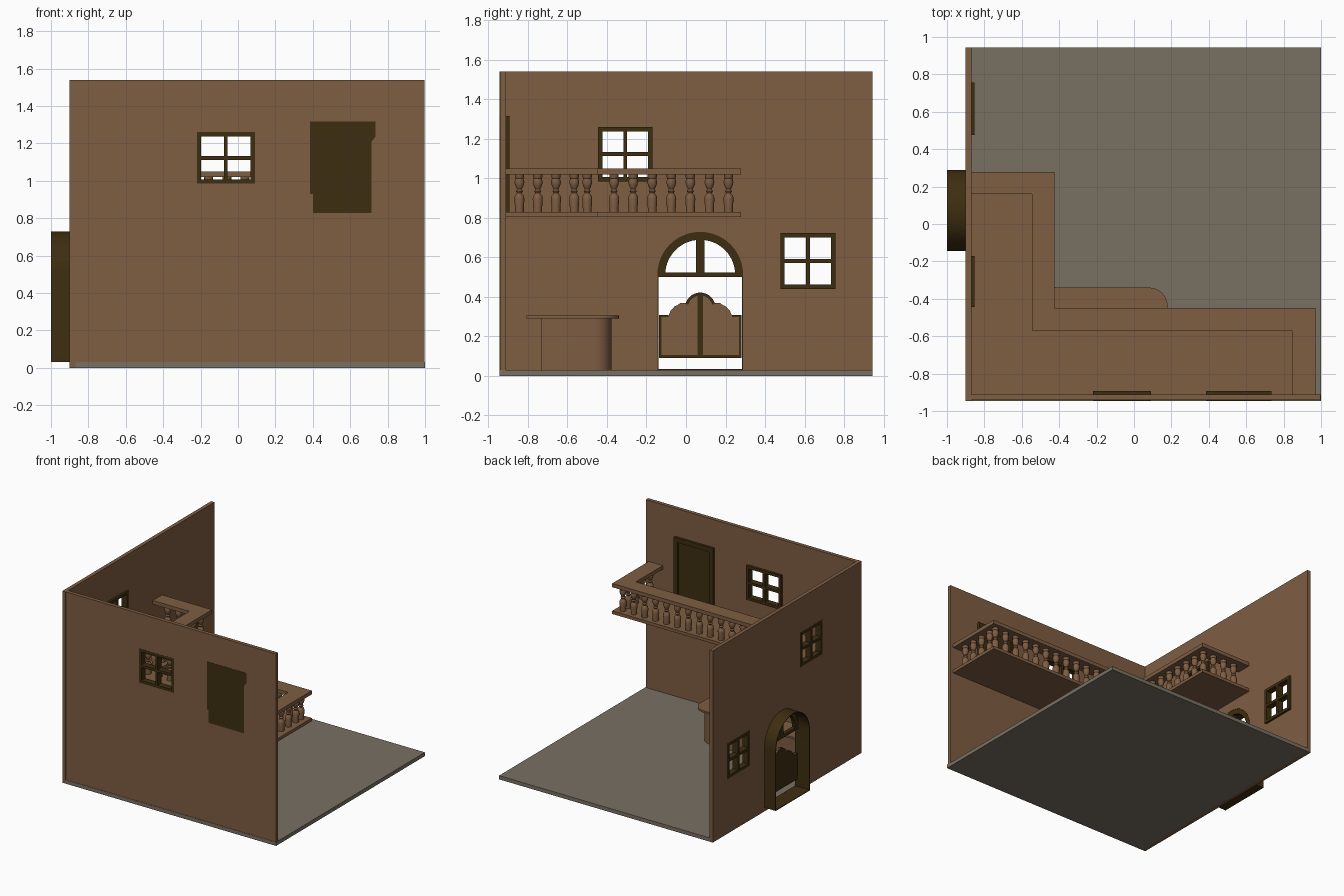
import bpy, bmesh, math

if "Cube" in bpy.data.objects:
    bpy.data.objects.remove(bpy.data.objects["Cube"])


def material(name, rgb):
    m = bpy.data.materials.new(name)
    m.diffuse_color = (*rgb, 1)
    m.use_nodes = True
    m.node_tree.nodes["Principled BSDF"].inputs["Base Color"].default_value = m.diffuse_color
    return m


BROWN = material("brown wood", (0.21, 0.11, 0.055))
DARK = material("dark wood", (0.048, 0.027, 0.0055))
GREY = material("grey floor", (0.19, 0.163, 0.123))


def rect(u0, u1, v0, v1):
    return [(u0, v0), (u1, v0), (u1, v1), (u0, v1)]


def arc(cu, cv, r, a0, a1, n=10):
    return [(cu + r * math.cos(math.radians(a0 + (a1 - a0) * i / n)),
             cv + r * math.sin(math.radians(a0 + (a1 - a0) * i / n))) for i in range(n + 1)]


def plate(name, loops, plane, w0, w1, mat):
    """Extrude an outline (first loop) with holes (other loops) across a plane."""
    cu = bpy.data.curves.new(name, 'CURVE')
    cu.dimensions = '2D'
    cu.fill_mode = 'BOTH'
    cu.extrude = (w1 - w0) / 2
    for k, loop in enumerate(loops):
        pts = loop if k == 0 else loop[::-1]
        s = cu.splines.new('POLY')
        s.points.add(len(pts) - 1)
        for p, (u, v) in zip(s.points, pts):
            p.co = (u, v, 0, 1)
        s.use_cyclic_u = True
    tmp = bpy.data.objects.new(name + "_curve", cu)
    bpy.context.collection.objects.link(tmp)
    dg = bpy.context.evaluated_depsgraph_get()
    me = bpy.data.meshes.new_from_object(tmp.evaluated_get(dg))
    bpy.data.objects.remove(tmp)
    mid = (w0 + w1) / 2
    for vert in me.vertices:
        u, v, w = vert.co
        w += mid
        vert.co = {'xy': (u, v, w), 'xz': (u, w, v), 'yz': (w, u, v)}[plane]
    bm = bmesh.new()
    bm.from_mesh(me)
    bmesh.ops.remove_doubles(bm, verts=bm.verts, dist=1e-5)
    bmesh.ops.recalc_face_normals(bm, faces=bm.faces)
    bm.to_mesh(me)
    bm.free()
    me.materials.clear()
    me.materials.append(mat)
    for p in me.polygons:
        p.material_index = 0
        p.use_smooth = False
    me.name = name
    ob = bpy.data.objects.new(name, me)
    bpy.context.collection.objects.link(ob)
    return ob


def smooth(ob):
    bpy.ops.object.select_all(action='DESELECT')
    ob.select_set(True)
    bpy.context.view_layer.objects.active = ob
    bpy.ops.object.shade_smooth_by_angle(angle=math.radians(35))


def window(name, box, plane, w0, w1):
    u0, u1, v0, v1 = box
    f, b = 0.022, 0.01
    um, vm = (u0 + u1) / 2, (v0 + v1) / 2
    holes = [rect(a, c, d, e) for a, c in ((u0 + f, um - b), (um + b, u1 - f))
             for d, e in ((v0 + f, vm - b), (vm + b, v1 - f))]
    plate(name, [rect(*box)] + holes, plane, w0, w1, DARK)


# Key sizes
WIN_FRONT = (-0.22, 0.09, 0.985, 1.26)
WIN_UP = (-0.445, -0.17, 0.985, 1.26)
WIN_LOW = (0.477, 0.757, 0.44, 0.723)
DOOR_U = (0.385, 0.735)
C, R, SPRING = 0.072, 0.212, 0.512


def arch(r, bottom):
    return [(C - r, bottom), (C + r, bottom)] + arc(C, SPRING, r, 0, 180, 28)


# Floor and walls
plate("floor", [rect(-0.87, 1.0, -0.945, 0.945)], 'xy', 0, 0.03, GREY)
plate("side_wall", [rect(-0.945, 0.945, 0, 1.54), rect(*WIN_UP), rect(*WIN_LOW),
                    arch(R + 0.005, 0.03)], 'yz', -0.9, -0.87, BROWN)
plate("front_wall", [rect(-0.87, 0.996, 0.03, 1.54), rect(*WIN_FRONT)],
      'xz', -0.942, -0.912, BROWN)

# Windows
window("front_window", WIN_FRONT, 'xz', -0.943, -0.893)
window("upper_side_window", WIN_UP, 'yz', -0.902, -0.853)
window("lower_side_window", WIN_LOW, 'yz', -0.902, -0.853)

# Upstairs door: outer face, inner panel and inner frame
plate("door_outer_face", [[(0.4, 0.828), (0.715, 0.828), (0.715, 1.21), (0.735, 1.235),
                           (0.735, 1.316), (0.385, 1.316), (0.385, 0.93), (0.4, 0.93)]],
      'xz', -0.944, -0.941, DARK)
plate("door_panel", [rect(0.4, 0.72, 0.83, 1.3)], 'xz', -0.915, -0.904, DARK)
plate("door_frame", [[(0.385, 0.83), (0.42, 0.83), (0.42, 1.28), (0.70, 1.28), (0.70, 0.83),
                      (0.735, 0.83), (0.735, 1.316), (0.385, 1.316)]],
      'xz', -0.915, -0.893, DARK)

# Arched porch around the entrance
smooth(plate("entrance_porch", [arch(R + 0.005, 0.03), arch(R, 0.036)],
             'yz', -1.0, -0.872, DARK))

# Fanlight: arched frame with two panes
ri, bar = R - 0.035, 0.022
pane_r = [(C + bar, SPRING + 0.012)] + arc(C, SPRING, ri, 4, 83, 14)
pane_l = [(2 * C - u, v) for u, v in pane_r][::-1]
plate("fanlight", [arch(R, 0.5), pane_r, pane_l], 'yz', -0.9, -0.871, DARK)

# Swing doors: brown inside, dark outside, with dark trim
half = ([(C + 0.208, 0.095), (C + 0.208, 0.305), (C + 0.16, 0.305)]
        + [(C + 0.15, 0.33), (C + 0.13, 0.352), (C + 0.115, 0.358), (C + 0.1, 0.37), (C + 0.078, 0.368)]
        + arc(C, 0.345, 0.075, 18, 90, 8))
outline = half + [(2 * C - u, v) for u, v in half[:-1]][::-1]
plate("swing_doors_inside", [outline], 'yz', -0.884, -0.874, BROWN)
plate("swing_doors_outside", [outline], 'yz', -0.894, -0.884, DARK)
plate("swing_door_rail", [rect(C - 0.19, C + 0.19, 0.195, 0.225)], 'yz', -0.875, -0.872, BROWN)
plate("swing_door_centre_trim", [rect(C - 0.015, C + 0.015, 0.095, 0.415)],
      'yz', -0.875, -0.87, DARK)
plate("swing_door_bottom_trim", [rect(C - 0.208, C + 0.208, 0.09, 0.105)],
      'yz', -0.875, -0.8705, DARK)
plate("swing_door_arch_trim", [arc(C, 0.345, 0.077, 15, 165, 16) + arc(C, 0.345, 0.062, 165, 15, 16)],
      'yz', -0.875, -0.8705, DARK)
for side, s in (("left", -1), ("right", 1)):
    a, b, c = sorted((C + s * 0.208, C + s * 0.195, C + s * 0.16))
    if s > 0:
        plate(side + "_side_trim", [rect(b, c, 0.1, 0.308)], 'yz', -0.875, -0.871, DARK)
    else:
        plate(side + "_side_trim", [rect(a, b, 0.1, 0.308)], 'yz', -0.875, -0.871, DARK)
    plate(side + "_cap_trim", [rect(a, c, 0.298, 0.308)], 'yz', -0.8755, -0.8712, DARK)

# Balcony floor and handrail
outer = [(-0.87, -0.912), (0.97, -0.912), (0.97, -0.448), (-0.425, -0.448),
         (-0.425, 0.278), (-0.87, 0.278)]
plate("balcony_floor", [outer], 'xy', 0.805, 0.83, BROWN)
plate("balcony_handrail", [[(0.845, -0.912), (0.97, -0.912), (0.97, -0.448), (-0.425, -0.448),
                            (-0.425, 0.278), (-0.87, 0.278), (-0.87, 0.16), (-0.545, 0.16),
                            (-0.545, -0.57), (0.845, -0.57)]], 'xy', 1.02, 1.05, BROWN)

# Turned balusters
profile = [(0, 0.828), (0.023, 0.828), (0.023, 0.85), (0.026, 0.895), (0.024, 0.91),
           (0.012, 0.925), (0.018, 0.935), (0.012, 0.945), (0.02, 0.96), (0.026, 0.98),
           (0.021, 1.0), (0.024, 1.005), (0.024, 1.022), (0, 1.022)]
bm = bmesh.new()
vs = [bm.verts.new((r, 0, z)) for r, z in profile]
es = [bm.edges.new(e) for e in zip(vs, vs[1:])]
bmesh.ops.spin(bm, geom=vs + es, cent=(0, 0, 0), axis=(0, 0, 1), angle=2 * math.pi, steps=14)
bmesh.ops.remove_doubles(bm, verts=bm.verts, dist=1e-5)
bmesh.ops.recalc_face_normals(bm, faces=bm.faces)
turned = bpy.data.meshes.new("baluster")
bm.to_mesh(turned)
bm.free()
turned.materials.append(BROWN)
spots = [(0.91 - 0.097 * k, -0.5) for k in range(15)]
spots += [(-0.483, 0.215 - 0.0965 * k) for k in range(7)]
spots += [(0.91, -0.843 + 0.0925 * k) for k in range(4)]
spots += [(-0.483 - 0.097 * k, 0.215) for k in range(1, 4)]
for i, (x, y) in enumerate(spots):
    ob = bpy.data.objects.new("baluster_%02d" % (i + 1), turned)
    ob.location = (x, y, 0)
    bpy.context.collection.objects.link(ob)
    if i == 0:
        smooth(ob)


# Bar counter: L-shaped, with one rounded corner
def counter(x1, y1, y0, depth, r):
    return ([(-0.87, y1 - depth), (x1 - depth, y1 - depth), (x1 - depth, y0), (x1, y0)]
            + arc(x1 - r, y1 - r, r, 0, 90, 10) + [(-0.87, y1)])


smooth(plate("counter_body", [counter(0.14, -0.378, -0.735, 0.12, 0.085)], 'xy', 0.03, 0.29, BROWN))
smooth(plate("counter_top", [counter(0.18, -0.34, -0.808, 0.2, 0.1)], 'xy', 0.29, 0.305, BROWN))
